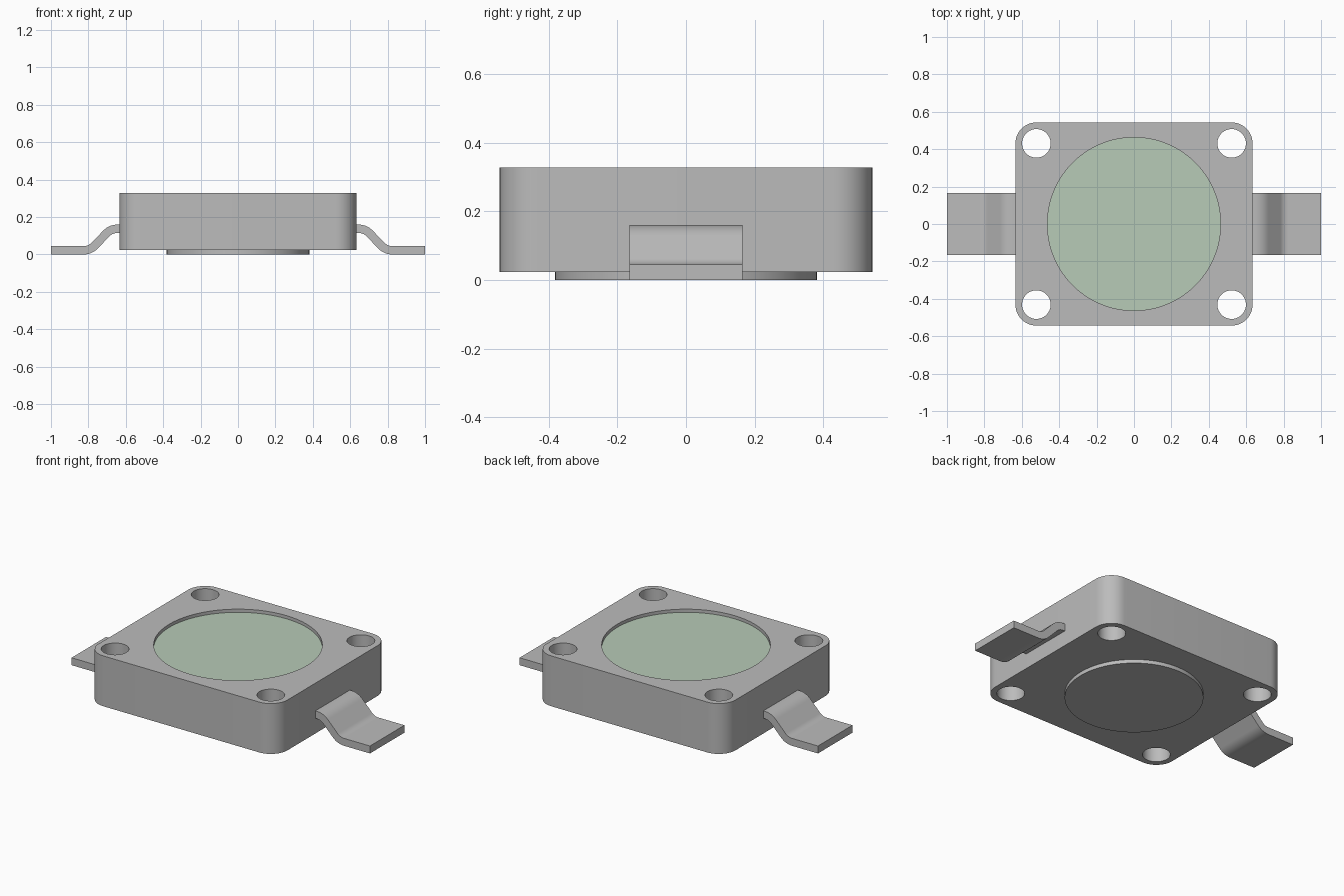
import bpy, bmesh, math

if "Cube" in bpy.data.objects:
    bpy.data.objects.remove(bpy.data.objects["Cube"], do_unlink=True)


def material(name, color):
    m = bpy.data.materials.new(name)
    m.use_nodes = True
    m.diffuse_color = (*color, 1)
    bsdf = next(n for n in m.node_tree.nodes if n.type == 'BSDF_PRINCIPLED')
    bsdf.inputs["Base Color"].default_value = (*color, 1)
    return m


GREY = material("housing grey", (0.50, 0.50, 0.50))
GREEN = material("window pale green", (0.475, 0.595, 0.475))


def prism(name, outline, direction, mat):
    """Extrude a closed outline of 3D points along a direction."""
    bm = bmesh.new()
    face = bm.faces.new([bm.verts.new(p) for p in outline])
    ext = bmesh.ops.extrude_face_region(bm, geom=[face])
    verts = [g for g in ext["geom"] if isinstance(g, bmesh.types.BMVert)]
    bmesh.ops.translate(bm, verts=verts, vec=direction)
    bmesh.ops.recalc_face_normals(bm, faces=bm.faces)
    mesh = bpy.data.meshes.new(name)
    bm.to_mesh(mesh)
    bm.free()
    mesh.materials.append(mat)
    obj = bpy.data.objects.new(name, mesh)
    bpy.context.collection.objects.link(obj)
    return obj


def activate(obj):
    bpy.ops.object.select_all(action='DESELECT')
    obj.select_set(True)
    bpy.context.view_layer.objects.active = obj


def smooth(obj):
    activate(obj)
    bpy.ops.object.shade_smooth_by_angle(angle=math.radians(30))


def arc(cx, cy, r, start, end, steps):
    """Points on an arc, angles in degrees."""
    angles = [math.radians(start + (end - start) * i / steps) for i in range(steps + 1)]
    return [(cx + r * math.cos(a), cy + r * math.sin(a)) for a in angles]


def disc(name, x, y, r, z0, z1, mat, steps=64):
    ring = arc(x, y, r, 0, 360, steps)[:-1]
    return prism(name, [(px, py, z0) for px, py in ring], (0, 0, z1 - z0), mat)


# Housing: rounded rectangular block
HX, HY, R = 0.634, 0.543, 0.112
Z0, Z1 = 0.023, 0.328
cx, cy = HX - R, HY - R
corners = [(cx, cy, 0), (-cx, cy, 90), (-cx, -cy, 180), (cx, -cy, 270)]
outline = [p for x, y, a in corners for p in arc(x, y, R, a, a + 90, 12)]
housing = prism("housing", [(x, y, Z0) for x, y in outline], (0, 0, Z1 - Z0), GREY)

# Four through holes and the shallow round recess on top
cutters = [disc("hole_cutter", x, y, 0.0765, -0.1, 0.5, GREY, 40) for x, y, _ in corners]
cutters.append(disc("recess_cutter", 0, 0, 0.463, 0.305, 0.5, GREY, 72))
for c in cutters:
    c.hide_render = True
    mod = housing.modifiers.new("cut", 'BOOLEAN')
    mod.operation = 'DIFFERENCE'
    mod.solver = 'EXACT'
    mod.object = c
    activate(housing)
    bpy.ops.object.modifier_apply(modifier=mod.name)
for c in cutters:
    bpy.data.objects.remove(c, do_unlink=True)
smooth(housing)

# Window plate lying in the recess, and raised foot disc underneath
disc("window", 0, 0, 0.4625, 0.303, 0.309, GREEN, 72)
smooth(disc("base_disc", 0, 0, 0.381, 0.0, 0.03, GREY, 72))

# Leads: bent strips of constant thickness on both sides
T, TOP, BEND_IN, BEND_OUT, BEND_R = 0.045, 0.16, 0.645, 0.825, 0.081
mid_top, mid_low = TOP - T / 2, T / 2


def lead_edge(off):
    """Strip edge at a signed offset from the centre line."""
    upper = arc(BEND_IN, mid_top - BEND_R, BEND_R + off, 90, 45, 8)
    lower = arc(BEND_OUT, mid_low + BEND_R, BEND_R - off, 225, 270, 8)
    return [(0.60, mid_top + off)] + upper + lower + [(1.0, mid_low + off)]


profile = lead_edge(T / 2) + lead_edge(-T / 2)[::-1]
for side, name in ((1, "left_lead"), (-1, "right_lead")):
    smooth(prism(name, [(side * x, -0.165, z) for x, z in profile], (0, 0.33, 0), GREY))
